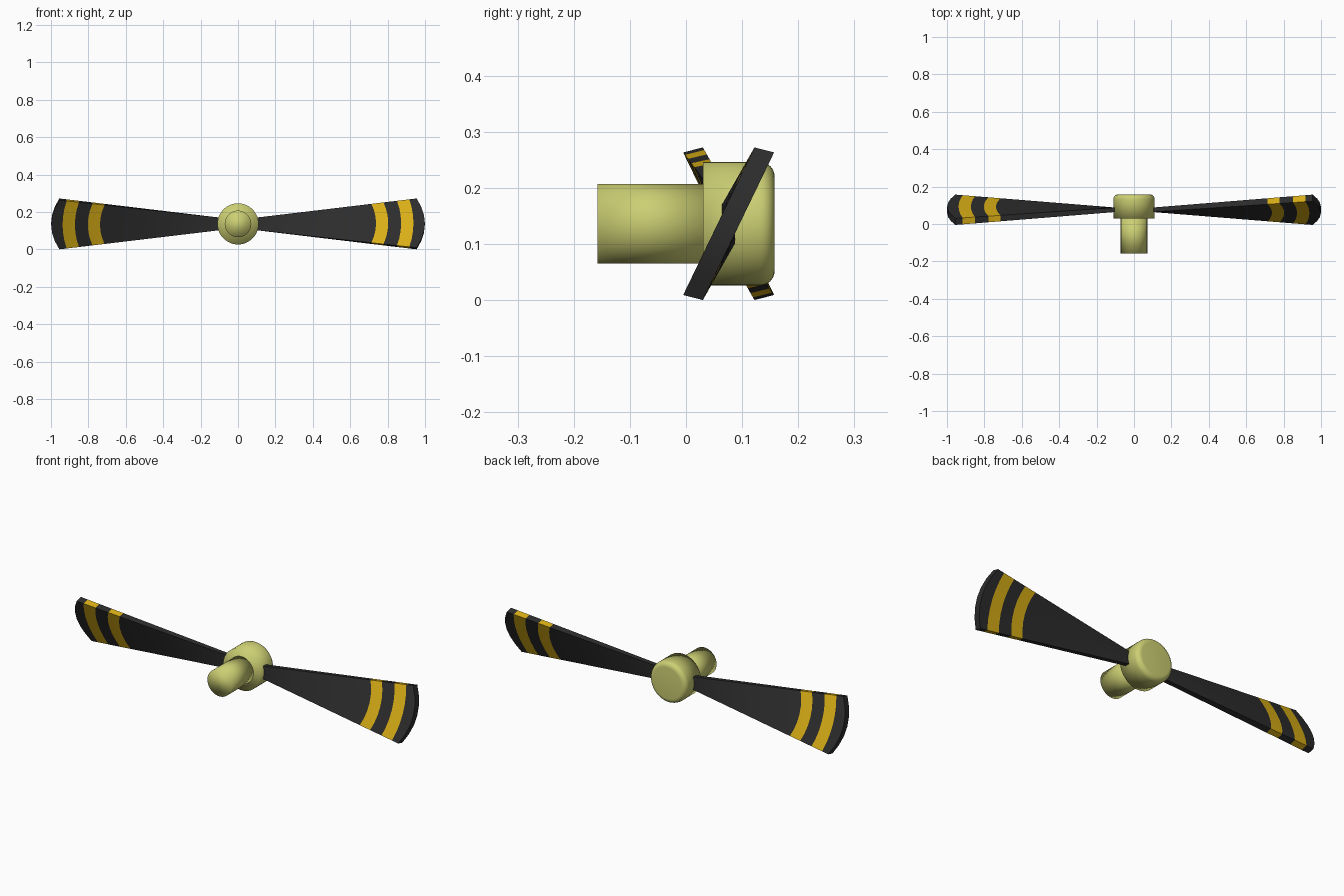
import bpy, bmesh, math
from mathutils import Vector

AXIS_Z = 0.136      # height of the rotation axis
BLADE_Y = 0.076     # depth of the blade centre line

if "Cube" in bpy.data.objects:
    bpy.data.objects.remove(bpy.data.objects["Cube"])


def material(name, rgb):
    m = bpy.data.materials.new(name)
    m.use_nodes = True
    m.diffuse_color = (*rgb, 1)
    m.node_tree.nodes["Principled BSDF"].inputs["Base Color"].default_value = (*rgb, 1)
    return m


olive = material("pale_olive", (0.60, 0.62, 0.17))
black = material("blade_black", (0.026, 0.026, 0.026))
yellow = material("stripe_yellow", (0.70, 0.43, 0.008))


def finish(name, bm, mats):
    bmesh.ops.recalc_face_normals(bm, faces=bm.faces)
    mesh = bpy.data.meshes.new(name)
    bm.to_mesh(mesh)
    bm.free()
    for m in mats:
        mesh.materials.append(m)
    ob = bpy.data.objects.new(name, mesh)
    bpy.context.collection.objects.link(ob)
    return ob


def turned(name, profile, segments=48):
    """Revolve (radius, y) points around the rotation axis, with flat end caps."""
    bm = bmesh.new()
    rings = []
    for r, y in profile:
        angles = [math.tau * i / segments for i in range(segments)]
        rings.append([bm.verts.new((r * math.cos(a), y, AXIS_Z + r * math.sin(a))) for a in angles])
    for a, b in zip(rings, rings[1:]):
        for i in range(segments):
            j = (i + 1) % segments
            bm.faces.new((a[i], a[j], b[j], b[i]))
    bm.faces.new(rings[0])
    bm.faces.new(rings[-1])
    ob = finish(name, bm, [olive])
    ob.data.shade_smooth()
    return ob


# Shaft and hub with a rounded back rim
turned("shaft", [(0.071, -0.158), (0.071, 0.04)])
R, BACK, ROUND = 0.11, 0.158, 0.026
rim = [(R - ROUND + ROUND * math.cos(a), BACK - ROUND + ROUND * math.sin(a))
       for a in (math.pi / 2 * i / 6 for i in range(7))]
turned("hub", [(R, 0.03)] + rim)


def blade_point(x, v, side):
    """Twisting, widening section: v runs along the chord, side is front or back."""
    f = (x - 0.1) / 0.855
    g = min(f, 1)
    chord = Vector((0, 0, 0.034)).lerp(Vector((0, 0.0635, 0.1315)), g)
    thick = Vector((0, 0.012, 0)).lerp(Vector((0, 0.0175, -0.0045)), g)
    return Vector((x, BLADE_Y, AXIS_Z)) + chord * v + thick * side


# Station position on the centre line and how far its ends bow back to the hub
STATIONS = [(0.08, 0), (0.1, 0), (0.32, 0), (0.53, 0.01), (0.738, 0.025),
            (0.803, 0.025), (0.872, 0.022), (0.938, 0.022), (0.999, 0.044)]
STRIPES = (4, 6)
STEPS = 6


def blade(name, turn):
    bm = bmesh.new()
    loops = []
    for x, bow in STATIONS:
        vs = [2 * i / STEPS - 1 for i in range(STEPS + 1)]
        loop = [(v, -1) for v in vs] + [(v, 1) for v in reversed(vs)]
        loops.append([bm.verts.new(blade_point(x - bow * v * v, v, s)) for v, s in loop])
    n = len(loops[0])
    for k, (a, b) in enumerate(zip(loops, loops[1:])):
        for i in range(n):
            j = (i + 1) % n
            f = bm.faces.new((a[i], a[j], b[j], b[i]))
            f.material_index = int(k in STRIPES)
    # Close root and tip with strips between the front and back edges
    for loop in (loops[0], loops[-1]):
        for i in range(STEPS):
            bm.faces.new((loop[i], loop[i + 1], loop[n - 2 - i], loop[n - 1 - i]))
    # Half turn around the axis for the opposite blade
    if turn:
        for v in bm.verts:
            v.co.x, v.co.z = -v.co.x, 2 * AXIS_Z - v.co.z
    ob = finish(name, bm, [black, yellow])
    bpy.ops.object.select_all(action='DESELECT')
    ob.select_set(True)
    bpy.context.view_layer.objects.active = ob
    bpy.ops.object.shade_smooth_by_angle(angle=math.radians(35))


blade("left_blade", False)
blade("right_blade", True)
